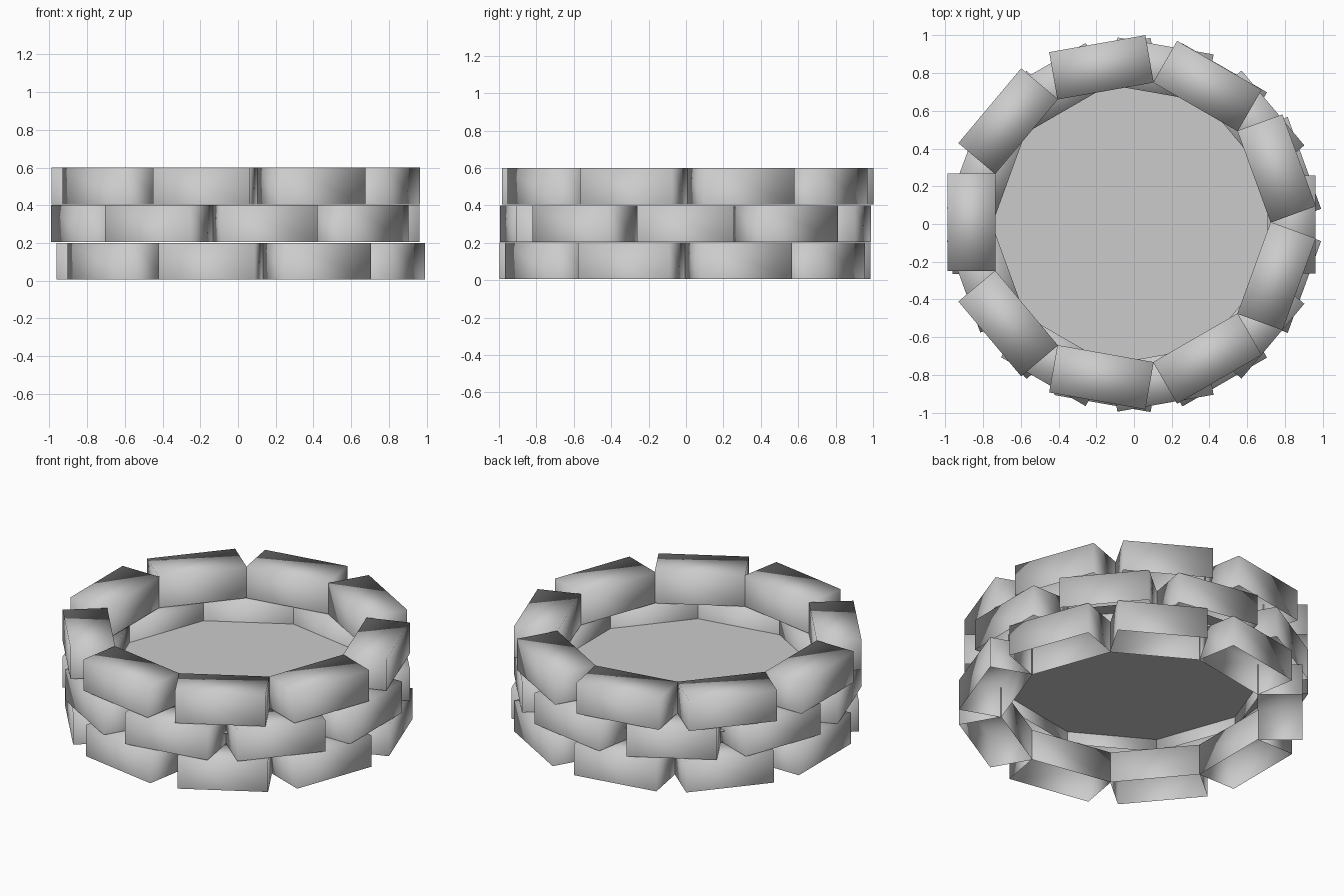
import bpy, bmesh
from math import radians
from mathutils import Matrix

if "Cube" in bpy.data.objects:
    bpy.data.objects.remove(bpy.data.objects["Cube"])

COUNT = 9                      # bricks per course
LENGTH, DEPTH, HEIGHT = 0.518, 0.255, 0.195
INNER = 0.707                  # distance from ring centre to the inner brick face


def finish(bm, name):
    mesh = bpy.data.meshes.new(name)
    bm.to_mesh(mesh)
    bm.free()
    obj = bpy.data.objects.new(name, mesh)
    bpy.context.collection.objects.link(obj)
    return obj


def brick_course(name, cx, cy, z0, start):
    """Ring of open-bottomed bricks whose inner corners touch."""
    bm = bmesh.new()
    for i in range(COUNT):
        m = (Matrix.Translation((cx, cy, z0 + HEIGHT / 2))
             @ Matrix.Rotation(radians(start + i * 360 / COUNT), 4, 'Z')
             @ Matrix.Translation((INNER + DEPTH / 2, 0, 0))
             @ Matrix.Diagonal((DEPTH, LENGTH, HEIGHT, 1)))
        bmesh.ops.create_cube(bm, size=1, matrix=m)
    bm.normal_update()
    bottoms = [f for f in bm.faces if f.normal.z < -0.9]
    bmesh.ops.delete(bm, geom=bottoms, context='FACES_ONLY')
    for f in bm.faces:
        f.smooth = True
    return finish(bm, name)


# Three staggered courses, each laid slightly off centre
brick_course("bottom_brick_course", 0.0, -0.005, 0.006, 180)
brick_course("middle_brick_course", 0.0, -0.003, 0.205, 0)
brick_course("top_brick_course", -0.028, 0.009, 0.405, 180)

# Flat sheet closing the ring, edges buried in the middle course
bm = bmesh.new()
bmesh.ops.create_circle(bm, cap_ends=True, segments=32, radius=0.8,
                        matrix=Matrix.Translation((0, 0, 0.285)))
finish(bm, "inner_floor")
